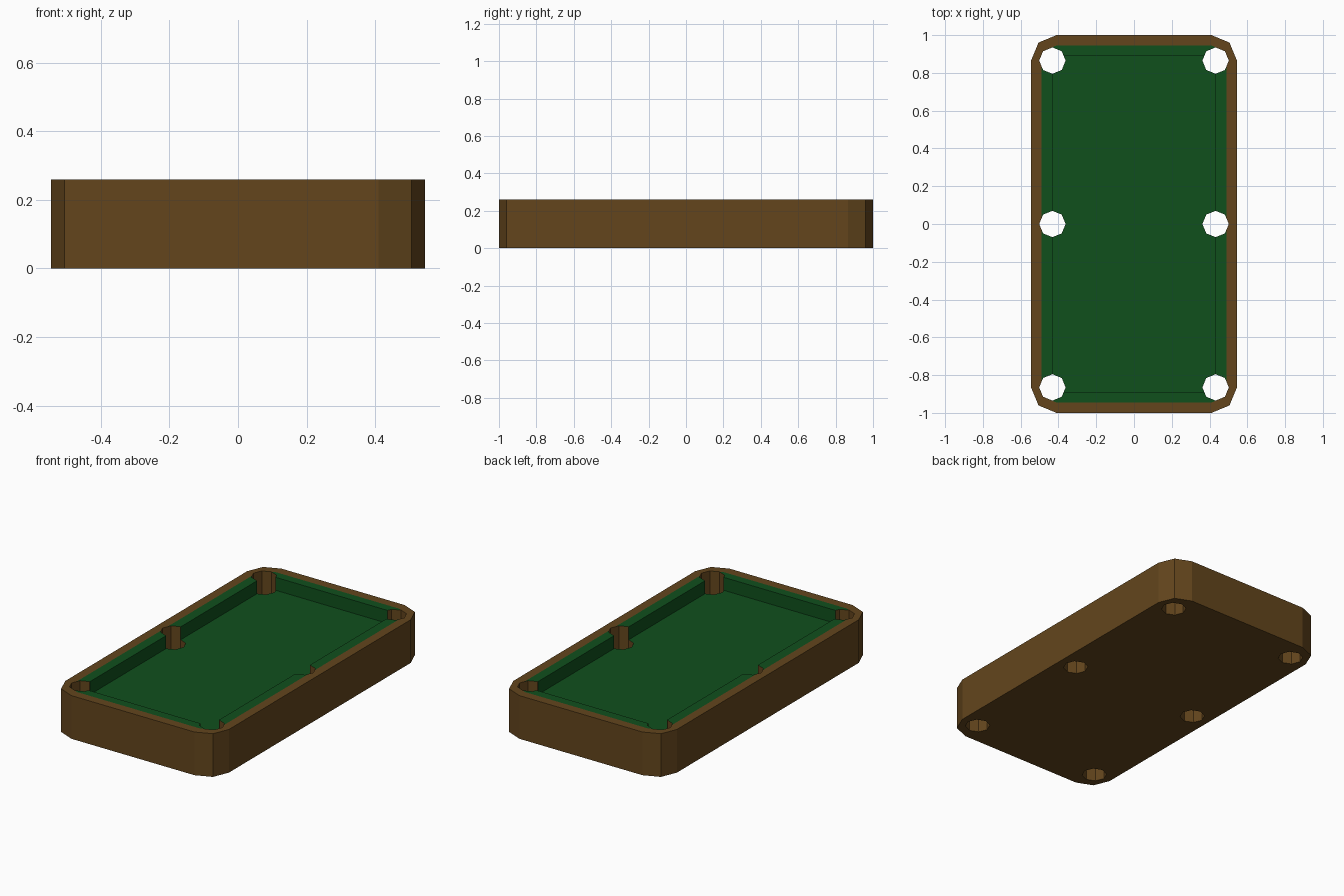
import bpy, bmesh
from math import cos, sin, pi

if "Cube" in bpy.data.objects:
    bpy.data.objects.remove(bpy.data.objects["Cube"])

H = 0.26          # table height
FIELD_Z = 0.182   # playing surface
WOOD, FELT = 0, 1


def material(name, colour):
    m = bpy.data.materials.new(name)
    m.diffuse_color = colour
    m.use_nodes = True
    m.node_tree.nodes["Principled BSDF"].inputs["Base Color"].default_value = m.diffuse_color
    return m


MATS = [material("wood", (0.125, 0.06, 0.012, 1)), material("felt", (0.005, 0.08, 0.012, 1))]


def arc(cx, cy, r, start, end, steps):
    return [(cx + r * cos(start + (end - start) * i / steps),
             cy + r * sin(start + (end - start) * i / steps)) for i in range(steps + 1)]


def rounded_rect(hx, hy, r):
    pts = []
    for k, (sx, sy) in enumerate([(1, 1), (-1, 1), (-1, -1), (1, -1)]):
        pts += arc(sx * (hx - r), sy * (hy - r), r, k * pi / 2, (k + 1) * pi / 2, 2)
    return pts


def prism(bm, pts, z0, z1, mat):
    low = [bm.verts.new((x, y, z0)) for x, y in pts]
    high = [bm.verts.new((x, y, z1)) for x, y in pts]
    n = len(pts)
    faces = [bm.faces.new(low[::-1]), bm.faces.new(high)]
    for i in range(n):
        j = (i + 1) % n
        faces.append(bm.faces.new((low[i], low[j], high[j], high[i])))
    for f in faces:
        f.material_index = mat
    return low, high, faces[1]


def make_object(name, bm):
    me = bpy.data.meshes.new(name)
    bm.to_mesh(me)
    bm.free()
    for m in MATS:
        me.materials.append(m)
    ob = bpy.data.objects.new(name, me)
    bpy.context.collection.objects.link(ob)
    return ob


def cut(target, cutter):
    mod = target.modifiers.new("cut", 'BOOLEAN')
    mod.operation = 'DIFFERENCE'
    mod.solver = 'EXACT'
    mod.object = cutter
    bpy.context.view_layer.objects.active = target
    bpy.ops.object.modifier_apply(modifier=mod.name)
    bpy.data.objects.remove(cutter)


# wooden body with a felt cushion top inside the rim
bm = bmesh.new()
low, high, top = prism(bm, rounded_rect(0.545, 1.0, 0.135), 0, H, WOOD)
bm.faces.remove(top)
inner = [bm.verts.new((x, y, H)) for x, y in rounded_rect(0.49, 0.945, 0.08)]
for i in range(len(inner)):
    j = (i + 1) % len(inner)
    bm.faces.new((high[i], high[j], inner[j], inner[i])).material_index = WOOD
bm.faces.new(inner).material_index = FELT
table = make_object("pool_table", bm)

# sunken playing field
bm = bmesh.new()
prism(bm, [(0.43, 0.89), (-0.43, 0.89), (-0.43, -0.89), (0.43, -0.89)], FIELD_Z, H + 0.1, FELT)
cut(table, make_object("field_cutter", bm))

# six octagonal pockets through the table
bm = bmesh.new()
for x in (-0.432, 0.432):
    for y in (-0.865, 0, 0.865):
        prism(bm, arc(x, y, 0.07, 0, 2 * pi, 8)[:-1], -0.1, H + 0.2, WOOD)
cut(table, make_object("pocket_cutter", bm))
